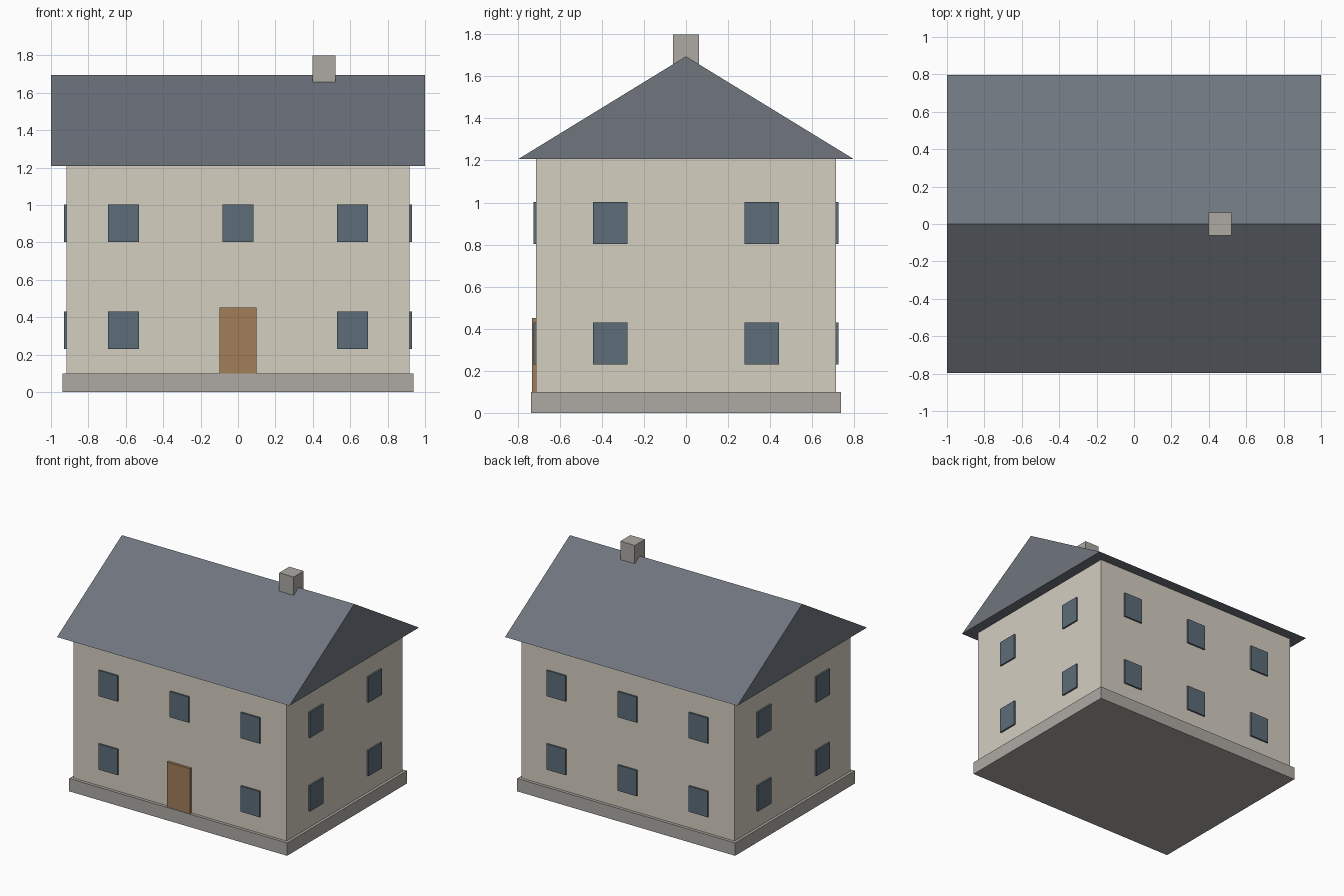
import bpy, bmesh

if "Cube" in bpy.data.objects:
    bpy.data.objects.remove(bpy.data.objects["Cube"])


def material(name, rgb):
    m = bpy.data.materials.new(name)
    m.diffuse_color = (*rgb, 1)
    m.use_nodes = True
    m.node_tree.nodes["Principled BSDF"].inputs["Base Color"].default_value = m.diffuse_color
    return m


STONE = material("stone", (0.42, 0.40, 0.37))
PLASTER = material("plaster", (0.66, 0.62, 0.53))
SLATE = material("slate", (0.16, 0.18, 0.21))
GLASS = material("glass", (0.11, 0.15, 0.19))
WOOD = material("wood", (0.36, 0.21, 0.10))


def finish(name, bm, mat):
    bmesh.ops.recalc_face_normals(bm, faces=bm.faces)
    mesh = bpy.data.meshes.new(name)
    bm.to_mesh(mesh)
    bm.free()
    mesh.materials.append(mat)
    ob = bpy.data.objects.new(name, mesh)
    bpy.context.collection.objects.link(ob)
    return ob


def box(name, lo, hi, mat):
    bm = bmesh.new()
    bmesh.ops.create_cube(bm, size=1)
    for v in bm.verts:
        v.co = [(a + b) / 2 + c * (b - a) for a, b, c in zip(lo, hi, v.co)]
    return finish(name, bm, mat)


WX, WY = 0.917, 0.712      # wall half sizes
EAVE, RIDGE = 1.207, 1.695

# plinth and walls
box("plinth", (-0.938, -0.736, 0), (0.938, 0.736, 0.1), STONE)
box("walls", (-WX, -WY, 0.1), (WX, WY, EAVE), PLASTER)

# gable roof: triangular profile extruded along x
bm = bmesh.new()
profile = [(-0.797, EAVE), (0.797, EAVE), (0, RIDGE)]
face = bm.faces.new([bm.verts.new((-1, y, z)) for y, z in profile])
ext = bmesh.ops.extrude_face_region(bm, geom=[face], use_keep_orig=True)
new_verts = [g for g in ext["geom"] if isinstance(g, bmesh.types.BMVert)]
bmesh.ops.translate(bm, verts=new_verts, vec=(2, 0, 0))
finish("roof", bm, SLATE)

# chimney astride the ridge
box("chimney", (0.398, -0.062, 1.52), (0.522, 0.062, 1.8), STONE)

# door on the front
box("door", (-0.1, -0.732, 0.1), (0.1, -WY + 0.01, 0.451), WOOD)

# windows in two storeys on all four walls
HALF, OUT, IN = 0.082, 0.013, 0.01
for storey, z in (("lower", 0.23), ("upper", 0.802)):
    top = z + 0.2
    for side, s in (("front", -1), ("back", 1)):
        y0, y1 = sorted((s * (WY - IN), s * (WY + OUT)))
        for i, x in enumerate((-0.612, 0, 0.612)):
            if side == "front" and storey == "lower" and x == 0:
                continue  # the door is here
            box(f"{side}_{storey}_window_{i + 1}",
                (x - HALF, y0, z), (x + HALF, y1, top), GLASS)
    for side, s in (("left", -1), ("right", 1)):
        x0, x1 = sorted((s * (WX - IN), s * (WX + OUT)))
        for i, y in enumerate((-0.36, 0.36)):
            box(f"{side}_{storey}_window_{i + 1}",
                (x0, y - HALF, z), (x1, y + HALF, top), GLASS)
